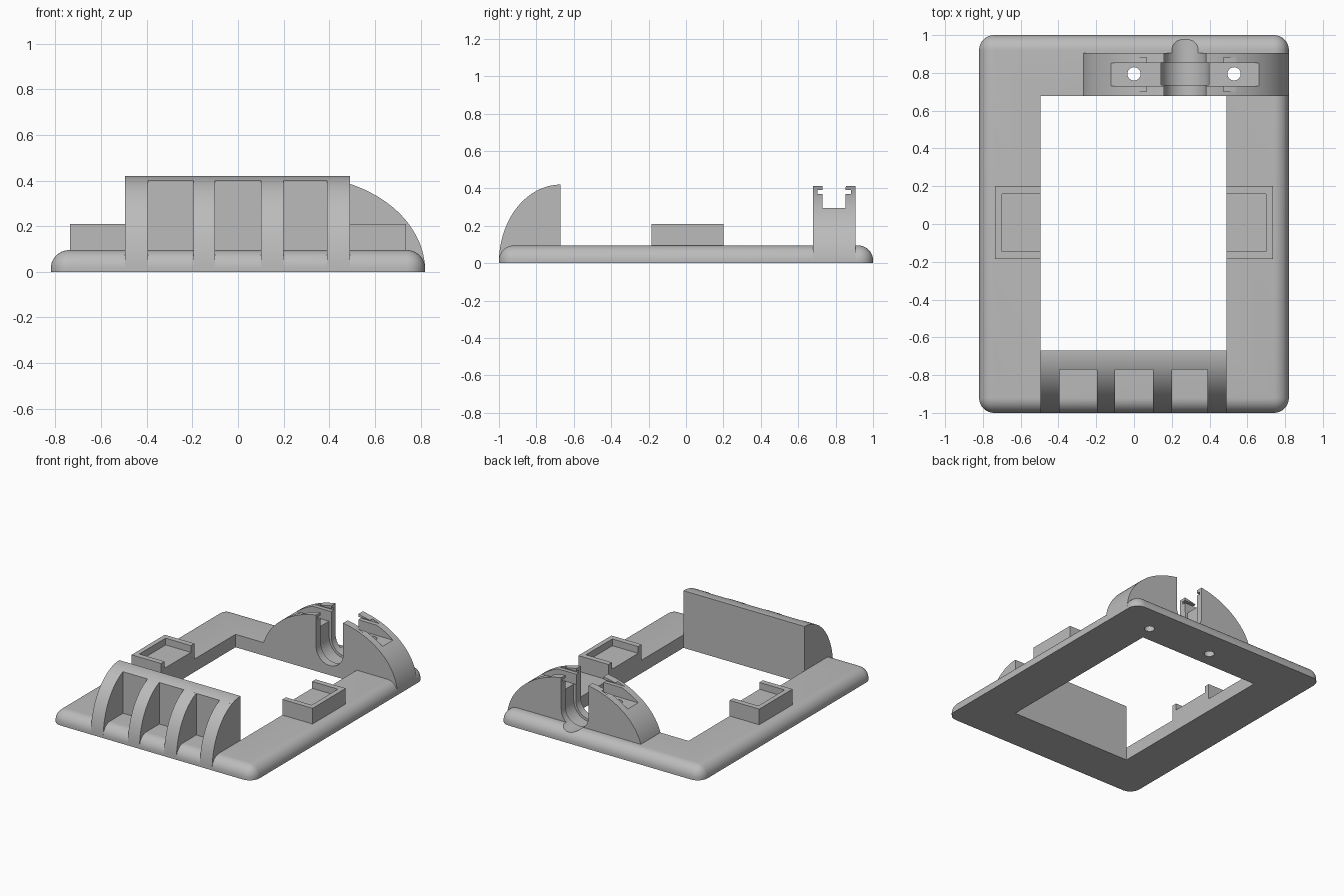
import bpy, bmesh, math
from mathutils import Vector

cube = bpy.data.objects.get("Cube")
if cube:
    bpy.data.objects.remove(cube, do_unlink=True)

grey = bpy.data.materials.new("plain grey")
grey.use_nodes = True
GREY = (0.5, 0.5, 0.5, 1)
grey.diffuse_color = GREY
grey.node_tree.nodes["Principled BSDF"].inputs["Base Color"].default_value = GREY


def make(name, bm):
    bmesh.ops.recalc_face_normals(bm, faces=bm.faces)
    mesh = bpy.data.meshes.new(name)
    bm.to_mesh(mesh)
    bm.free()
    mesh.materials.append(grey)
    ob = bpy.data.objects.new(name, mesh)
    bpy.context.collection.objects.link(ob)
    return ob


def box_mesh(x0, x1, y0, y1, z0, z1):
    bm = bmesh.new()
    bmesh.ops.create_cube(bm, size=1)
    for v in bm.verts:
        v.co = Vector((x1 if v.co.x > 0 else x0, y1 if v.co.y > 0 else y0, z1 if v.co.z > 0 else z0))
    return bm


def box(name, *dims):
    return make(name, box_mesh(*dims))


def extrude(name, points, offset):
    """Close a profile and sweep it along a straight offset."""
    bm = bmesh.new()
    face = bm.faces.new([bm.verts.new(p) for p in points])
    geom = bmesh.ops.extrude_face_region(bm, geom=[face])["geom"]
    bmesh.ops.translate(bm, vec=offset, verts=[g for g in geom if isinstance(g, bmesh.types.BMVert)])
    return make(name, bm)


def arc(start, end, steps):
    for i in range(steps + 1):
        a = math.radians(start + (end - start) * i / steps)
        yield math.cos(a), math.sin(a)


def cut(ob, *cutters):
    for c in cutters:
        mod = ob.modifiers.new("cut", "BOOLEAN")
        mod.operation = "DIFFERENCE"
        mod.solver = "EXACT"
        mod.object = c
    deps = bpy.context.evaluated_depsgraph_get()
    mesh = bpy.data.meshes.new_from_object(ob.evaluated_get(deps))
    ob.modifiers.clear()
    ob.data = mesh


def channel(name, radius, y0, y1):
    """U-shaped cutter, round below and open above."""
    cx, cz = 0.27, 0.18
    pts = [(cx + radius * c, y0, cz + radius * s) for c, s in arc(180, 360, 32)]
    pts += [(cx + radius, y0, 0.6), (cx - radius, y0, 0.6)]
    return extrude(name, pts, (0, y1 - y0, 0))


W, T, R = 0.82, 0.095, 0.08
IN_L, IN_R, IN_F, IN_B = -0.495, 0.49, -0.67, 0.678
BASE = 0.004

# Frame plate with rounded corners and top edge
bm = box_mesh(-W, W, -1, 1, 0, T)
edges = [e for e in bm.edges if max(v.co.z for v in e.verts) > T / 2]
bmesh.ops.bevel(bm, geom=edges, offset=R, segments=10, profile=0.5, affect="EDGES")
frame = make("frame", bm)

# Arched holder at the back
arch_pts = [(0.27 + 0.55 * c, IN_B, BASE + 0.416 * s) for c, s in arc(0, 180, 64)]
holder = extrude("arched_holder", arch_pts, (0, 0.905 - IN_B, 0))

# Cutters
opening = box("opening_cutter", IN_L, IN_R, IN_F, IN_B, -0.1, 0.3)
trough = channel("trough_cutter", 0.11, 0.6, 1.1)
ring = channel("ring_cutter", 0.128, 0.735, 0.855)
slot = box("slot_cutter", -0.5, 1, 0.73, 0.852, 0.295, 0.6)
groove = box("groove_cutter", -0.5, 1, 0.702, 0.882, 0.37, 0.39)
holes = []
for x in (0, 0.53):
    pts = [(x + 0.035 * c, 0.795 + 0.035 * s, -0.1) for c, s in list(arc(0, 360, 32))[:-1]]
    holes.append(extrude("hole_cutter", pts, (0, 0, 0.7)))
cut(frame, opening, trough, ring, *holes)
cut(holder, trough, ring, slot, groove, *holes)

# Front bin: back wall and four curved ribs
def bin_part(name, x0, x1, y_front):
    first = math.degrees(math.acos((IN_F - y_front) / 0.33))
    pts = [(x0, IN_F - 0.33 * c, BASE + 0.416 * s) for c, s in arc(first, 90, 32)]
    pts += [(x0, IN_F, BASE)]
    if first > 0:
        pts += [(x0, y_front, BASE)]
    return extrude(name, pts, (x1 - x0, 0, 0))


parts = [frame, holder, bin_part("bin_back_wall", IN_L, IN_R, -0.77)]
for x0, x1 in ((IN_L, -0.395), (-0.195, -0.1), (0.1, 0.2), (0.39, IN_R)):
    parts.append(bin_part("bin_rib", x0, x1, -1))

# Side blocks with a recess open to the middle
for name, inner, side in (("right_block", IN_L, -1), ("left_block", IN_R, 1)):
    xs = sorted((inner, side * 0.735))
    block = box(name, *xs, -0.185, 0.2, 0.05, 0.21)
    xs = sorted((inner - side * 0.1, side * 0.7))
    pocket = box("pocket_cutter", *xs, -0.145, 0.16, 0.16, 0.3)
    cut(block, pocket)
    bpy.data.objects.remove(pocket, do_unlink=True)
    parts.append(block)

for c in [opening, trough, ring, slot, groove] + holes:
    bpy.data.objects.remove(c, do_unlink=True)

# Smooth curves, sharp edges
for ob in parts:
    ob.data.shade_smooth()
    ob.data.set_sharp_from_angle(angle=math.radians(30))
